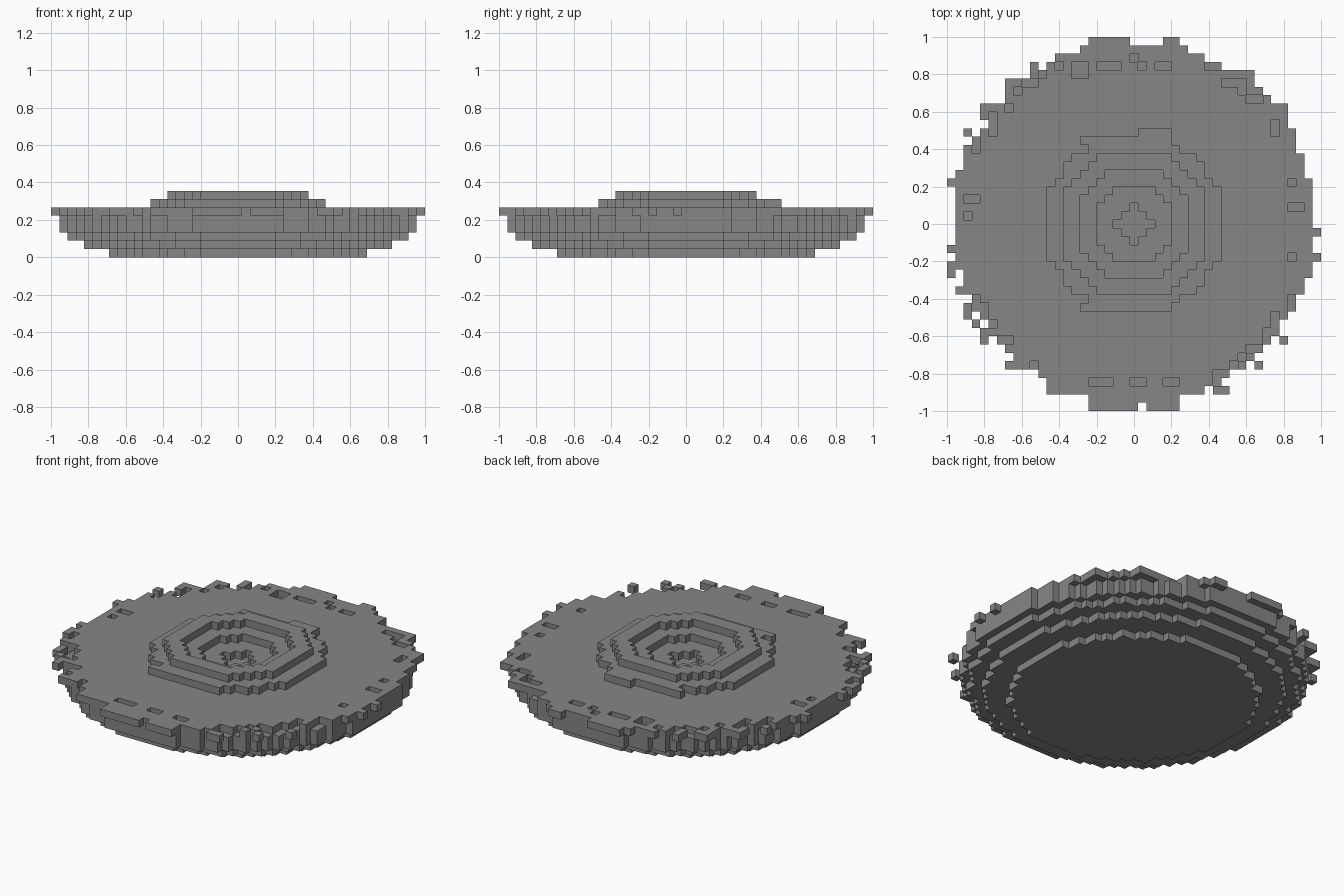
import bpy
import bmesh
import random
from mathutils import Vector

cube = bpy.data.objects.get("Cube")
if cube:
    bpy.data.objects.remove(cube)

random.seed(4)
UNIT = 2 / 45  # size of one block

grey = bpy.data.materials.new("stone grey")
grey.use_nodes = True
grey.diffuse_color = (0.24, 0.24, 0.24, 1)
grey.node_tree.nodes["Principled BSDF"].inputs["Base Color"].default_value = grey.diffuse_color


def disc(limit, hole=-1):
    """Grid cells whose squared distance from the centre lies in (hole, limit]."""
    span = range(-23, 24)
    return {(x, y) for x in span for y in span if hole < x * x + y * y <= limit}


def runs(rows):
    """Grid cells of short rows, each given as start x, y and length."""
    return {(x + i, y) for x, y, length in rows for i in range(length)}


def stack(cells, *levels):
    return {(x, y, z) for x, y in cells for z in levels}


# Blocks that overhang the rim, and gaps broken out of it
overhang = runs([
    (-5, 22, 5), (4, 22, 2), (-6, 21, 13), (-9, 20, 1),
    (-12, 19, 1), (-12, 18, 1), (12, 18, 3), (-15, 17, 2), (14, 17, 1),
    (-15, 16, 1), (15, 16, 1), (16, 15, 1), (-18, 14, 2), (17, 14, 2),
    (-18, 13, 1), (18, 13, 1), (18, 12, 1), (-20, 11, 1), (19, 11, 1),
    (-20, 9, 1), (-21, 6, 1), (-22, 5, 1), (22, -1, 1), (-22, -3, 1),
    (22, -4, 1), (-22, -5, 1), (-22, -6, 1), (21, -6, 1), (-21, -8, 1),
    (-20, -10, 1), (-20, -11, 1), (-19, -12, 1), (-18, -13, 1), (-18, -14, 1),
    (18, -14, 1), (-15, -17, 2), (15, -17, 1), (-10, -20, 2), (10, -20, 2),
    (-5, -22, 6), (2, -22, 4)])
gaps = runs([
    (0, 20, 1), (-7, 19, 2), (-4, 19, 3), (1, 19, 1), (3, 19, 2), (-7, 18, 2),
    (19, 5, 1), (19, 2, 2), (-20, 3, 2), (-20, 1, 1), (19, -4, 1),
    (-5, -19, 3), (0, -19, 2), (4, -19, 2)])
# Crumbled strip along the four diagonals of the rim
crumbled = {c for c in sorted(disc(466, 405))
            if min(abs(c[0]), abs(c[1])) > 8 and random.random() < 0.5}

rim = (disc(466, 4) | overhang) - gaps - crumbled
lower_ring = disc(116, 20) | runs([(1, 11, 4), (-6, 10, 2), (-6, -10, 2)])

parts = {
    "base_step": stack(disc(243), 0),
    "lower_step": stack(disc(346), 1),
    "upper_step": stack(disc(424), 2),
    "outer_wall": stack(disc(466), 3, 4),
    "ragged_rim": stack(rim, 5),
    "crater_lower_ring": stack(lower_ring, 6),
    "crater_top_ring": stack(disc(80, 45), 7),
}
solid = set().union(*parts.values())


def build(name, cells):
    """Turn cells into an object, with faces only where the block is exposed."""
    bm = bmesh.new()
    for cell in sorted(cells):
        centre = Vector(cell) + Vector((0, 0, 0.5))
        for axis in range(3):
            for sign in (-1, 1):
                normal = Vector((0, 0, 0))
                normal[axis] = sign
                if tuple(int(a + b) for a, b in zip(cell, normal)) in solid:
                    continue
                u = Vector((0, 0, 0))
                u[(axis + 1) % 3] = 0.5
                v = normal.cross(u)
                middle = centre + normal / 2
                corners = (-u - v, u - v, u + v, v - u)
                bm.faces.new([bm.verts.new((middle + c) * UNIT) for c in corners])
    bmesh.ops.remove_doubles(bm, verts=bm.verts, dist=UNIT / 100)
    mesh = bpy.data.meshes.new(name)
    bm.to_mesh(mesh)
    bm.free()
    mesh.materials.append(grey)
    bpy.context.collection.objects.link(bpy.data.objects.new(name, mesh))


for part_name, part_cells in parts.items():
    build(part_name, part_cells)
